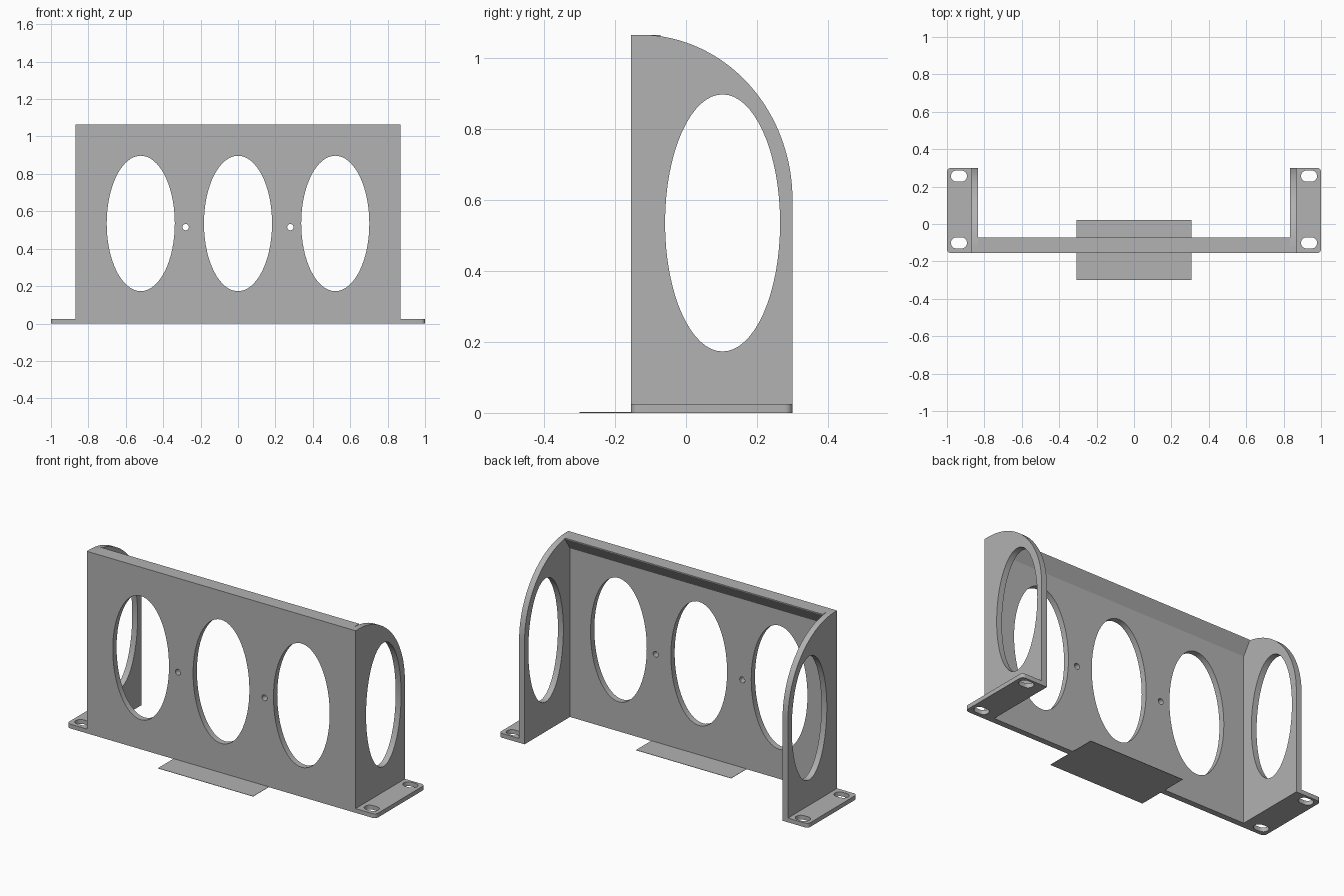
import bpy
import bmesh
from math import sin, cos, pi, radians
from mathutils import Matrix

old = bpy.data.objects.get("Cube")
if old:
    bpy.data.objects.remove(old, do_unlink=True)

grey = bpy.data.materials.new("plain grey")
grey.use_nodes = True
colour = (0.445, 0.445, 0.445, 1)
grey.diffuse_color = colour
grey.node_tree.nodes["Principled BSDF"].inputs["Base Color"].default_value = colour

# Main sizes
HALF_W, WALL, TOP = 0.87, 0.035, 1.065
FRONT, BACK = -0.155, 0.30
INNER = FRONT + WALL
FOOT = 0.025

# Plate planes: local x, y, thickness mapped to world axes
FACING_FRONT = Matrix(((1, 0, 0), (0, 0, -1), (0, 1, 0))).to_4x4()
FACING_SIDE = Matrix(((0, 0, 1), (1, 0, 0), (0, 1, 0))).to_4x4()
FLAT = Matrix.Identity(4)


def arc(cx, cy, rx, ry, start, end, n):
    angles = [radians(start + (end - start) * i / n) for i in range(n + 1)]
    return [(cx + rx * cos(a), cy + ry * sin(a)) for a in angles]


def ellipse(cx, cy, rx, ry, n=64):
    return arc(cx, cy, rx, ry, 0, 360, n)[:-1]


def slot(cx, cy, half_len, r):
    d = half_len - r
    return arc(cx + d, cy, r, r, -90, 90, 12) + arc(cx - d, cy, r, r, 90, 270, 12)


def rect(x0, x1, y0, y1):
    return [(x0, y0), (x1, y0), (x1, y1), (x0, y1)]


def plate(name, outline, holes, thickness, plane, centre):
    """Flat plate with holes, made from a filled and extruded 2D curve."""
    curve = bpy.data.curves.new(name, 'CURVE')
    curve.dimensions = '2D'
    curve.fill_mode = 'BOTH'
    curve.extrude = thickness / 2
    for loop in [outline] + holes:
        spline = curve.splines.new('POLY')
        spline.points.add(len(loop) - 1)
        for point, (x, y) in zip(spline.points, loop):
            point.co = (x, y, 0, 1)
        spline.use_cyclic_u = True
    temp = bpy.data.objects.new(name + "_curve", curve)
    bpy.context.collection.objects.link(temp)
    bpy.context.view_layer.update()
    evaluated = temp.evaluated_get(bpy.context.evaluated_depsgraph_get())
    mesh = bpy.data.meshes.new_from_object(evaluated)
    bpy.data.objects.remove(temp, do_unlink=True)
    bpy.data.curves.remove(curve)

    mesh.transform(Matrix.Translation(centre) @ plane)
    bm = bmesh.new()
    bm.from_mesh(mesh)
    bmesh.ops.remove_doubles(bm, verts=bm.verts, dist=0.0001)
    bmesh.ops.recalc_face_normals(bm, faces=bm.faces)
    bm.to_mesh(mesh)
    bm.free()
    mesh.materials.clear()
    mesh.materials.append(grey)

    obj = bpy.data.objects.new(name, mesh)
    bpy.context.collection.objects.link(obj)
    bpy.ops.object.select_all(action='DESELECT')
    obj.select_set(True)
    bpy.context.view_layer.objects.active = obj
    bpy.ops.object.shade_smooth_by_angle(angle=radians(30))
    return obj


# Front panel with three large openings and two small screw holes
openings = [ellipse(x, 0.535, 0.182, 0.362) for x in (-0.52, 0, 0.52)]
screws = [ellipse(x, 0.515, 0.017, 0.017, 24) for x in (-0.28, 0.28)]
plate("front_panel", rect(-HALF_W, HALF_W, 0, TOP), openings + screws,
      WALL, FACING_FRONT, (0, FRONT + WALL / 2, 0))

# Tapered stiffening lip behind the top edge
lip = [(INNER, 0.987), (-0.072, 1.06), (-0.072, TOP), (INNER, TOP)]
plate("top_lip", lip, [], 2 * (HALF_W - WALL), FACING_SIDE, (0, 0, 0))

# Side panels with a rounded back corner, and slotted feet
side_outline = [(INNER, 0), (BACK, 0)] + arc(-0.13, 0.6, BACK + 0.13, TOP - 0.6, 0, 90, 40)
side_outline[-1] = (INNER, TOP)
for name, s in (("left", 1), ("right", -1)):
    plate(name + "_side_panel", side_outline, [ellipse(0.103, 0.535, 0.162, 0.362)],
          WALL, FACING_SIDE, (s * (HALF_W - WALL / 2), 0, 0))

    r = 0.022
    foot = [(HALF_W, FRONT)] + arc(1 - r, FRONT + r, r, r, -90, 0, 8)
    foot += arc(1 - r, BACK - r, r, r, 0, 90, 8) + [(HALF_W, BACK)]
    foot = [(s * x, y) for x, y in foot]
    slots = [slot(s * 0.936, y, 0.043, 0.03) for y in (-0.101, 0.256)]
    plate(name + "_foot", foot, slots, FOOT, FLAT, (0, 0, FOOT / 2))

# Thin sheet on the ground under the front panel
plate("base_sheet", rect(-0.308, 0.308, -0.3, 0.022), [], 0.002, FLAT, (0, 0, 0.001))
